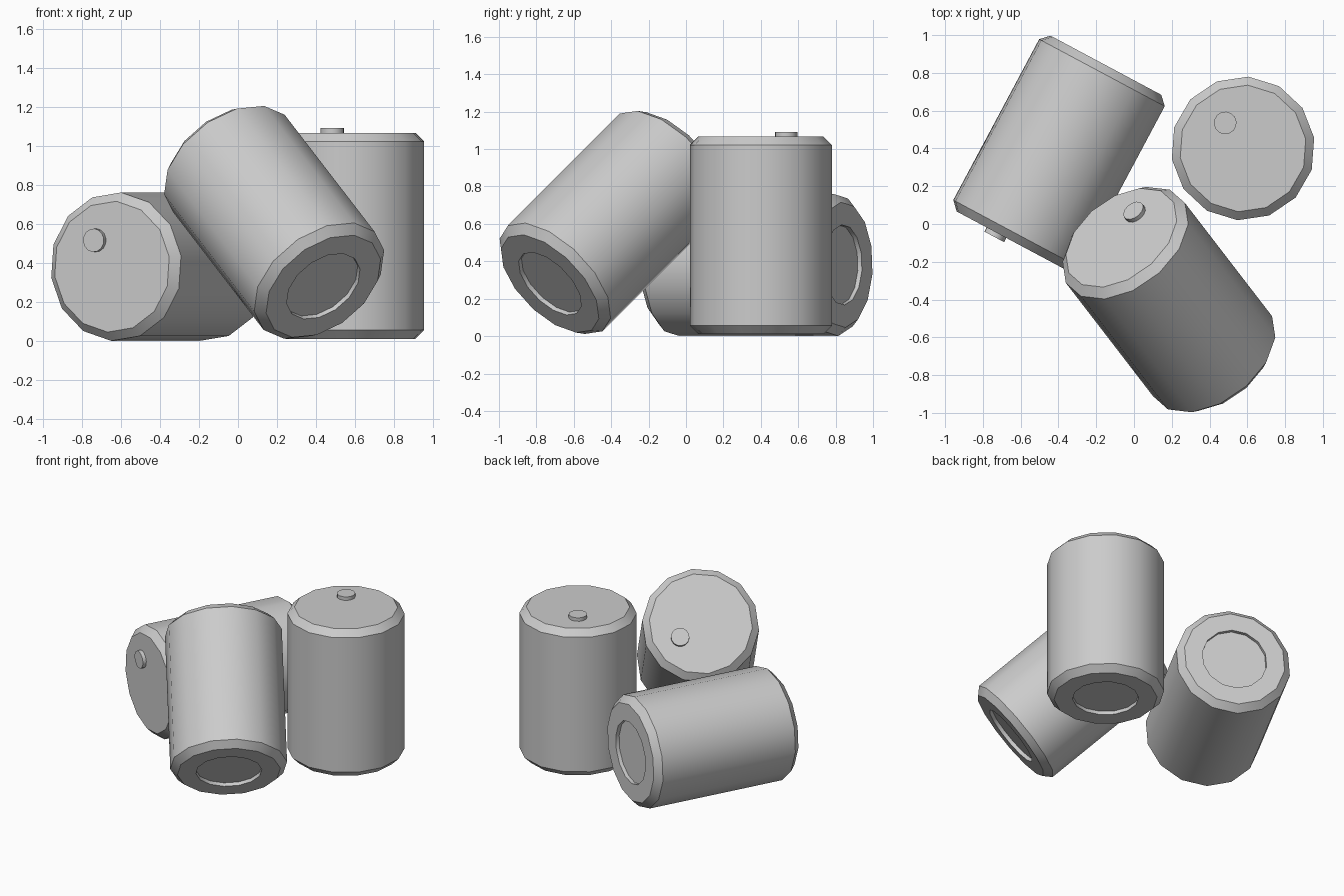
import bpy, bmesh
from math import cos, sin, pi, radians, atan2, hypot
from mathutils import Vector, Matrix

if "Cube" in bpy.data.objects:
    bpy.data.objects.remove(bpy.data.objects["Cube"])

SIDES = 14
LENGTH, R, CHAMFER = 1.055, 0.381, 0.045
H = LENGTH / 2
TAB = (-0.094, 0.135)            # tab position on the lid
TAB_ANGLE = atan2(TAB[1], TAB[0])

# Half section of a can: recessed base, chamfered rims, flat lid
CAN = [(0.215, -H + 0.025), (0.215, -H), (R - CHAMFER, -H), (R, -H + CHAMFER),
       (R, H - CHAMFER), (R - CHAMFER, H)]
KNOB = [(0.06, H - 0.005), (0.06, H + 0.025)]


def lathe(name, profile, matrix, offset=(0, 0), phase=radians(8.5)):
    """Spin a profile around local z and close both ends."""
    bm = bmesh.new()
    rings = []
    for r, z in profile:
        rings.append([bm.verts.new((offset[0] + r * cos(phase + 2 * pi * i / SIDES),
                                    offset[1] + r * sin(phase + 2 * pi * i / SIDES), z))
                      for i in range(SIDES)])
    for a, b in zip(rings, rings[1:]):
        for i in range(SIDES):
            j = (i + 1) % SIDES
            bm.faces.new((a[i], a[j], b[j], b[i]))
    bm.faces.new(rings[0][::-1])
    bm.faces.new(rings[-1])
    bmesh.ops.recalc_face_normals(bm, faces=bm.faces[:])
    mesh = bpy.data.meshes.new(name)
    bm.to_mesh(mesh)
    bm.free()
    ob = bpy.data.objects.new(name, mesh)
    bpy.context.collection.objects.link(ob)
    ob.matrix_world = matrix
    bpy.ops.object.select_all(action='DESELECT')
    ob.select_set(True)
    bpy.context.view_layer.objects.active = ob
    bpy.ops.object.shade_smooth_by_angle(angle=radians(30))


def can(name, centre, axis, tab_dir):
    """Place a can by its centre, lid direction and the side its tab is on."""
    d = Vector(axis).normalized()
    n = Vector(tab_dir)
    n = (n - n.dot(d) * d).normalized()
    x = cos(TAB_ANGLE) * n - sin(TAB_ANGLE) * d.cross(n)
    y = d.cross(x)
    m = Matrix.Translation(centre) @ Matrix((x, y, d)).transposed().to_4x4()
    lathe(name + "_body", CAN, m)
    lathe(name + "_tab", KNOB, m, TAB)


# Standing, lying and leaning cans
can("standing_can", (0.577, 0.40, 0.011 + H), (0, 0, 1), (TAB[0], TAB[1], 0))
can("lying_can", (-0.397, 0.375, R), (-0.471, -0.882, 0), (-0.083, 0.044, 0.135))
can("leaning_can", (0.185, -0.40, 0.608), (-0.478, 0.621, 0.621), (0.076, 0.13, -0.0715))
